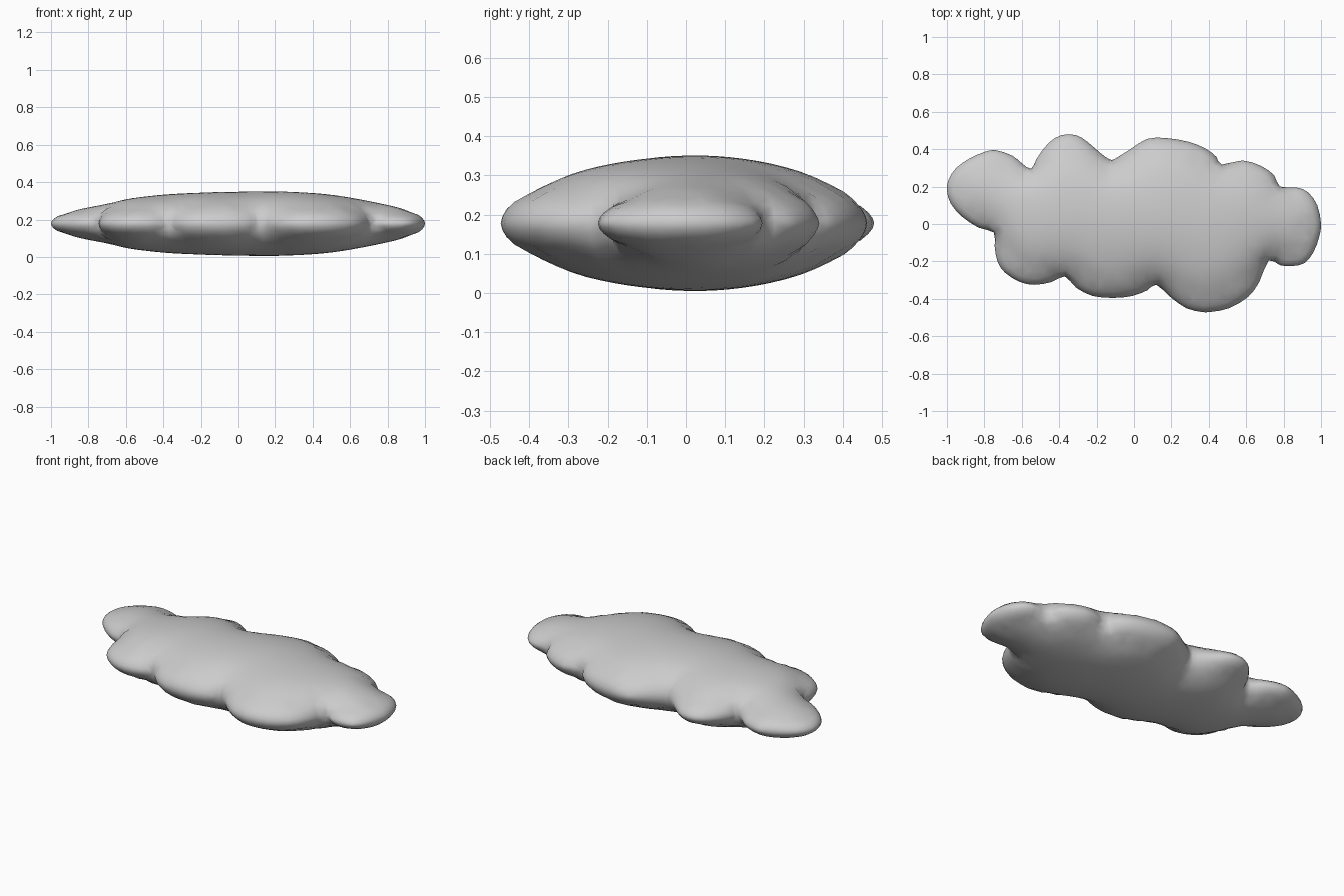
import bpy, bmesh, math
from mathutils import Vector
from mathutils.geometry import delaunay_2d_cdt

if "Cube" in bpy.data.objects:
    bpy.data.objects.remove(bpy.data.objects["Cube"])

# Plan outline of the puffy cloud, counter-clockwise
OUT = [(1, 0), (.98, .1), (.93, .17), (.87, .195), (.78, .2), (.75, .26), (.68, .31), (.58, .34),
       (.47, .318), (.44, .36), (.38, .405), (.29, .44), (.17, .46), (.07, .455), (-.02, .4),
       (-.1, .35), (-.13, .345), (-.18, .38), (-.25, .44), (-.31, .475), (-.39, .475), (-.46, .43),
       (-.52, .35), (-.55, .295), (-.6, .325), (-.65, .365), (-.74, .395), (-.8, .385), (-.88, .35),
       (-.95, .3), (-.99, .24), (-1, .18), (-.98, .11), (-.92, .04), (-.83, -.02), (-.75, -.045),
       (-.745, -.12), (-.73, -.2), (-.69, -.26), (-.61, -.31), (-.53, -.325), (-.44, -.31),
       (-.37, -.28), (-.31, -.34), (-.22, -.385), (-.11, -.395), (-.01, -.385), (.07, -.355),
       (.12, -.325), (.2, -.395), (.28, -.45), (.36, -.47), (.41, -.47), (.51, -.45), (.61, -.39),
       (.67, -.31), (.72, -.195), (.78, -.22), (.84, -.225), (.91, -.21), (.96, -.15), (.99, -.07)]
MID, HALF = 0.178, 0.174


def refine(pts):
    """Insert a smooth midpoint between neighbours."""
    p = [Vector(q) for q in pts]
    n = len(p)
    res = []
    for i in range(n):
        a, b, c, d = p[i - 1], p[i], p[(i + 1) % n], p[(i + 2) % n]
        res += [b, (b + c) * 0.5625 - (a + d) * 0.0625]
    return res


loop = refine(OUT)
N = len(loop)
segs = [(loop[i], loop[(i + 1) % N] - loop[i]) for i in range(N)]


def edge_dist(p):
    best = 9
    for a, e in segs:
        t = max(0, min(1, (p - a).dot(e) / e.length_squared))
        best = min(best, (p - a - e * t).length_squared)
    return math.sqrt(best)


def inside(p):
    odd = False
    for a, e in segs:
        if (a.y > p.y) != (a.y + e.y > p.y) and p.x < a.x + e.x * (p.y - a.y) / e.y:
            odd = not odd
    return odd


DIRS = [(math.cos(math.pi * (k + .5) / 16), math.sin(math.pi * (k + .5) / 16)) for k in range(16)]


def puff(p):
    """Inflation height: harmonic mean of chord products (exact for ellipsoids)."""
    rel = [(q.x - p.x, q.y - p.y) for q in loop]
    total = 0
    for cx, cy in DIRS:
        fwd = back = 9.0
        side = [cx * y - cy * x for x, y in rel]
        for i in range(N):
            s0, s1 = side[i - 1], side[i]
            if (s0 > 0) != (s1 > 0):
                t = s0 / (s0 - s1)
                x = rel[i - 1][0] * (1 - t) + rel[i][0] * t
                y = rel[i - 1][1] * (1 - t) + rel[i][1] * t
                r = x * cx + y * cy
                if r > 0:
                    fwd = min(fwd, r)
                else:
                    back = min(back, -r)
        total += 1 / max(fwd * back, 1e-7)
    return math.sqrt(len(DIRS) / total)


# Plan points: outline, inset rows for the round rim, staggered interior grid
pts = list(loop)
for d in (.004, .015, .034):
    for i in range(N):
        t = (loop[(i + 1) % N] - loop[i - 1]).normalized()
        q = loop[i] + Vector((-t.y, t.x)) * d
        if inside(q) and edge_dist(q) > d * .9:
            pts.append(q)
step = .042
for j in range(-12, 13):
    for i in range(-25, 26):
        q = Vector(((i + .5 * (j % 2)) * step, j * step * .87))
        if inside(q) and edge_dist(q) > .055:
            pts.append(q)
flat, _, tris, *_ = delaunay_2d_cdt(pts, [(i, (i + 1) % N) for i in range(N)], [], 1, 1e-6)

rim = [edge_dist(p) < 1e-4 for p in flat]
h = [0 if r else puff(p) for p, r in zip(flat, rim)]
top = max(h)
h = [v / top * HALF for v in h]

# Mirror the inflated sheet above and below the mid plane
bm = bmesh.new()
up = [bm.verts.new((p.x, p.y, MID + v)) for p, v in zip(flat, h)]
low = [u if r else bm.verts.new((p.x, p.y, MID - v)) for p, v, r, u in zip(flat, h, rim, up)]
for f in tris:
    bm.faces.new([up[i] for i in f])
    if not all(rim[i] for i in f):
        bm.faces.new([low[i] for i in reversed(f)])
# Soften the inner surface, leaving the rim untouched
inner = [v for v, p in zip(up + low, list(flat) * 2) if edge_dist(p) > .05]
for _ in range(3):
    bmesh.ops.smooth_vert(bm, verts=inner, factor=.5, use_axis_z=True)
bmesh.ops.recalc_face_normals(bm, faces=bm.faces)
mesh = bpy.data.meshes.new("cloud")
bm.to_mesh(mesh)
bm.free()
mesh.shade_smooth()
bpy.context.collection.objects.link(bpy.data.objects.new("cloud", mesh))
